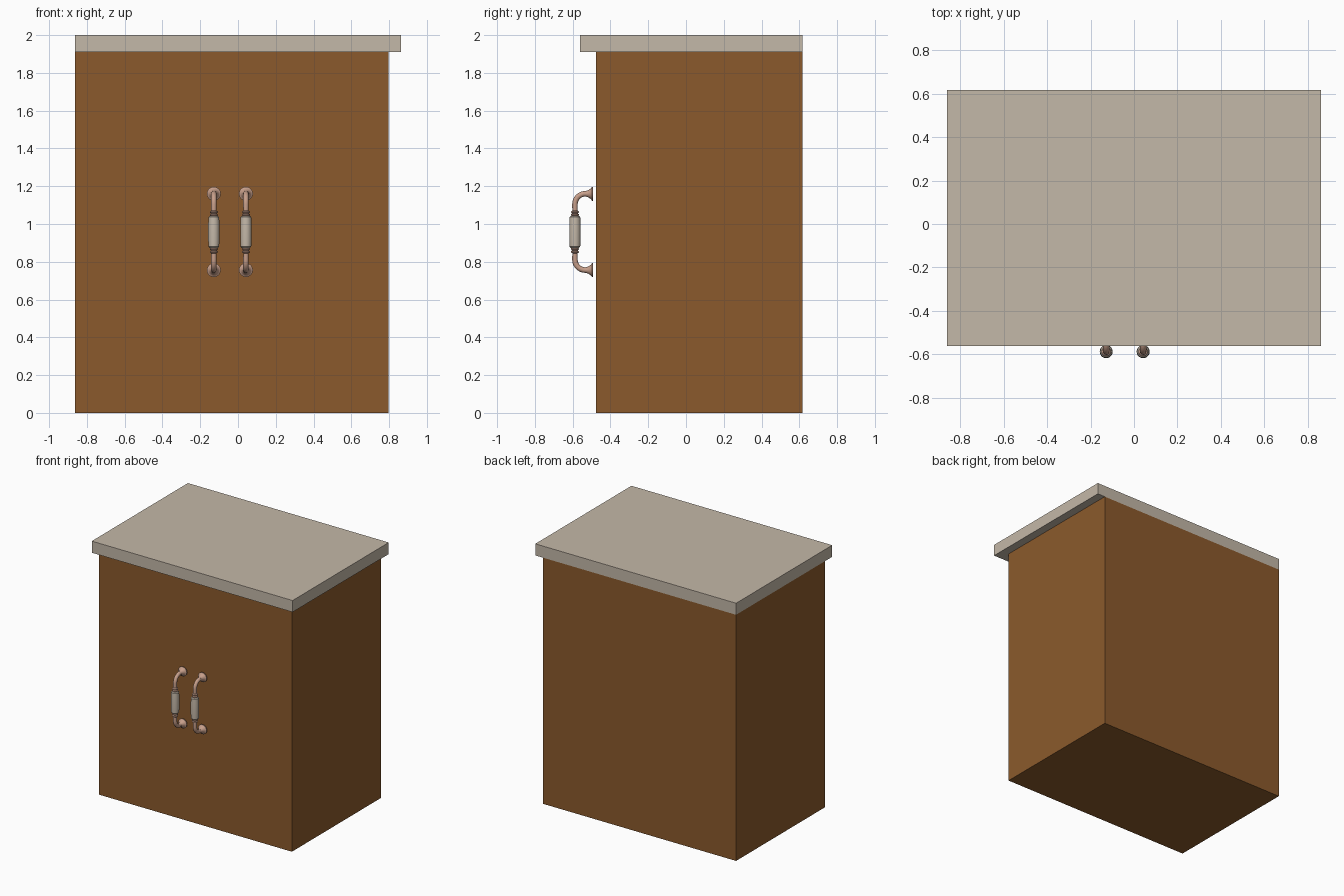
import bpy, bmesh, math
from mathutils import Vector, Matrix

if "Cube" in bpy.data.objects:
    bpy.data.objects.remove(bpy.data.objects["Cube"])


def material(name, rgb):
    m = bpy.data.materials.new(name)
    m.diffuse_color = (*rgb, 1)
    m.use_nodes = True
    m.node_tree.nodes["Principled BSDF"].inputs["Base Color"].default_value = m.diffuse_color
    return m


WOOD = material("brown wood", (0.258, 0.102, 0.025))
STONE = material("beige stone", (0.552, 0.479, 0.392))
COPPER = material("pale copper", (0.57, 0.345, 0.255))


def finish(name, bm, mat, smooth=False):
    bmesh.ops.recalc_face_normals(bm, faces=bm.faces)
    me = bpy.data.meshes.new(name)
    bm.to_mesh(me)
    bm.free()
    me.materials.append(mat)
    ob = bpy.data.objects.new(name, me)
    bpy.context.collection.objects.link(ob)
    if smooth:
        bpy.ops.object.select_all(action='DESELECT')
        ob.select_set(True)
        bpy.context.view_layer.objects.active = ob
        bpy.ops.object.shade_smooth_by_angle(angle=math.radians(40))
    return ob


def box(name, lo, hi, mat):
    bm = bmesh.new()
    bmesh.ops.create_cube(bm, size=1)
    lo, hi = Vector(lo), Vector(hi)
    for v in bm.verts:
        v.co = (lo + hi) / 2 + Vector(a * b for a, b in zip(v.co, hi - lo))
    return finish(name, bm, mat)


def sweep(name, stations, mat, sides=20):
    """Skin rings; each station is (centre, direction in the YZ plane, radius)."""
    bm = bmesh.new()
    rings = []
    for c, d, r in stations:
        u = Vector((1, 0, 0))
        w = Vector(d).normalized().cross(u)
        rings.append([bm.verts.new(Vector(c) + r * (u * math.cos(t) + w * math.sin(t)))
                      for t in (2 * math.pi * i / sides for i in range(sides))])
    for a, b in zip(rings, rings[1:]):
        for i in range(sides):
            j = (i + 1) % sides
            bm.faces.new((a[i], a[j], b[j], b[i]))
    bm.faces.new(rings[0])
    bm.faces.new(rings[-1])
    return finish(name, bm, mat, True)


# Cabinet body and worktop
box("cabinet_body", (-0.862, -0.476, 0), (0.796, 0.617, 1.91), WOOD)
box("worktop", (-0.862, -0.562, 1.91), (0.862, 0.617, 2.0), STONE)

# Handle profiles
MID, WALL, BAR, BEND = 0.958, -0.492, -0.588, 0.055
ROSETTE = [(0, 0.037), (0.006, 0.037), (0.009, 0.031), (0.016, 0.025),
           (0.026, 0.019), (0.034, 0.016), (0.041, 0.015)]
COLLAR = [(0.082, 0.014), (0.087, 0.021), (0.093, 0.021), (0.098, 0.015),
          (0.103, 0.021), (0.108, 0.021), (0.113, 0.014)]
GRIP = [(-0.084, 0.022), (-0.078, 0.028), (-0.04, 0.030), (0.04, 0.030),
        (0.078, 0.028), (0.084, 0.022)]

for side, x in (("left", -0.128), ("right", 0.042)):
    for end, s in (("upper", 1), ("lower", -1)):
        z = MID + s * 0.202
        # Flared rosette, curved arm and turned collar in one sweep
        st = [((x, WALL - d, z), (0, -1, 0), r) for d, r in ROSETTE]
        for i in range(9):
            t = math.pi / 2 * i / 8
            st.append(((x, BAR + BEND * (1 - math.sin(t)), z - s * BEND * (1 - math.cos(t))),
                       (0, -math.cos(t), -s * math.sin(t)), 0.0145))
        st += [((x, BAR, MID + s * h), (0, 0, -s), r) for h, r in reversed(COLLAR)]
        sweep(f"{side}_handle_{end}_arm", st, COPPER)
    # Central grip
    sweep(f"{side}_handle_grip", [((x, BAR, MID + h), (0, 0, 1), r) for h, r in GRIP], STONE)
